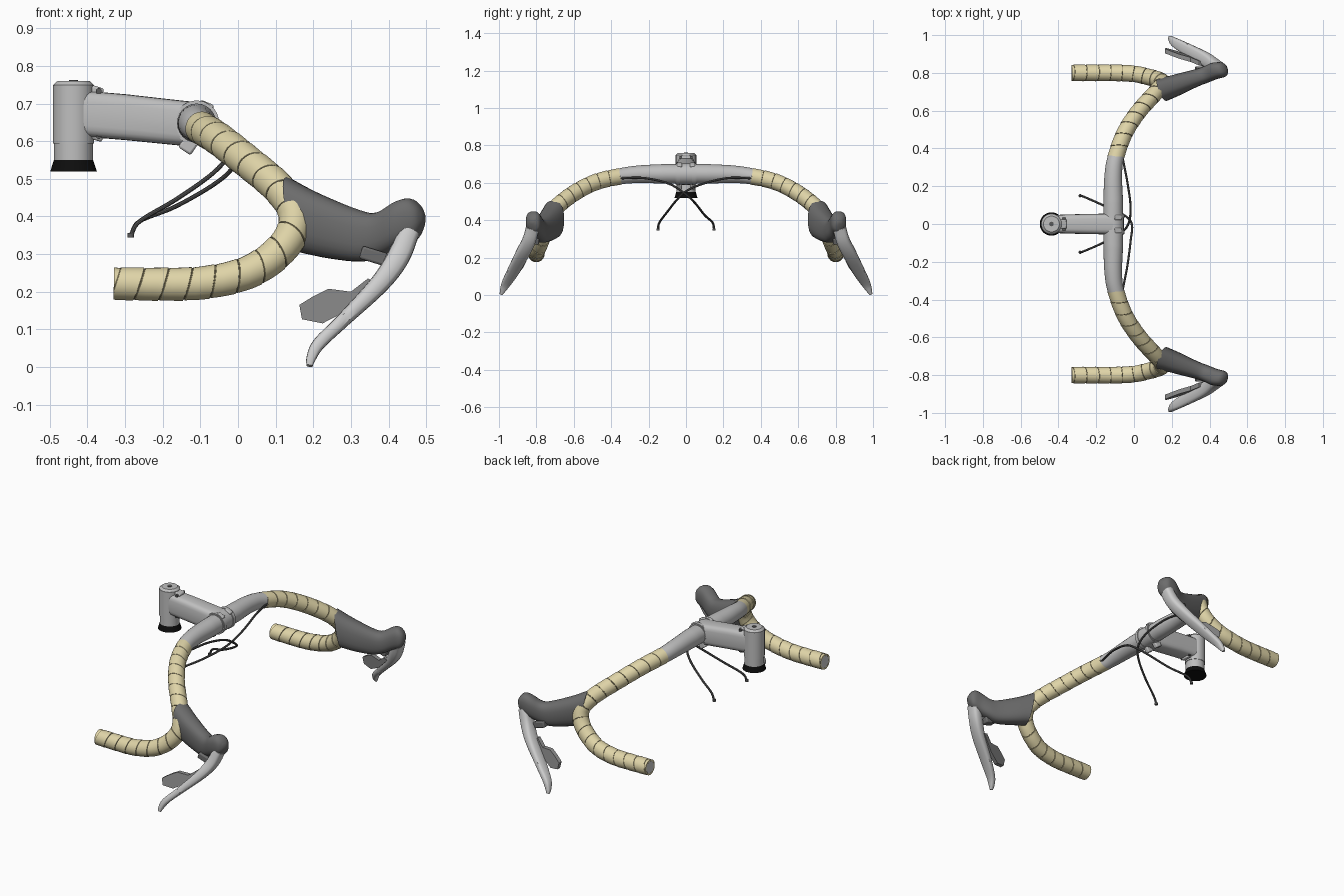
import bpy, math
from mathutils import Vector, Matrix

if "Cube" in bpy.data.objects:
    bpy.data.objects.remove(bpy.data.objects["Cube"])


def material(name, rgb):
    m = bpy.data.materials.new(name)
    m.use_nodes = True
    m.diffuse_color = (*rgb, 1)
    m.node_tree.nodes["Principled BSDF"].inputs["Base Color"].default_value = (*rgb, 1)
    return m


silver = material("silver metal", (0.52, 0.52, 0.52))
light = material("lever silver", (0.62, 0.62, 0.62))
paddle_grey = material("paddle grey", (0.27, 0.27, 0.27))
rubber = material("hood rubber", (0.15, 0.15, 0.15))
cable_grey = material("cable grey", (0.1, 0.1, 0.1))
black = material("black", (0.004, 0.004, 0.004))
tape = material("cream tape", (0.74, 0.66, 0.39))
groove = material("tape groove", (0.2, 0.17, 0.09))


def finish(ob, mats, mirror=False, angle=35):
    for m in mats:
        ob.data.materials.append(m)
    bpy.ops.object.select_all(action="DESELECT")
    ob.select_set(True)
    bpy.context.view_layer.objects.active = ob
    bpy.ops.object.shade_smooth_by_angle(angle=math.radians(angle))
    if mirror:
        mod = ob.modifiers.new("mirror", "MIRROR")
        mod.use_axis = (False, True, False)
        mod.use_clip = True
    return ob


def loft(name, rings, mats, mirror=False, caps=True, mat_rows=(), angle=35):
    """Skin a list of equal-sized rings of points."""
    n = len(rings[0])
    verts = [p for r in rings for p in r]
    faces, index = [], []
    for i in range(len(rings) - 1):
        for j in range(n):
            k = (j + 1) % n
            faces.append((i * n + j, i * n + k, (i + 1) * n + k, (i + 1) * n + j))
            index.append(1 if i in mat_rows else 0)
    if caps:
        last = (len(rings) - 1) * n
        faces += [tuple(reversed(range(n))), tuple(range(last, last + n))]
        index += [0, 0]
    me = bpy.data.meshes.new(name)
    me.from_pydata(verts, [], faces)
    me.polygons.foreach_set("material_index", index)
    bm = bmesh.new()
    bm.from_mesh(me)
    bmesh.ops.recalc_face_normals(bm, faces=bm.faces)
    bm.to_mesh(me)
    bm.free()
    ob = bpy.data.objects.new(name, me)
    bpy.context.collection.objects.link(ob)
    return finish(ob, mats, mirror, angle)


import bmesh


def oval(c, u, v, power=2.0, n=24):
    """Superellipse ring around c with half axes u and v."""
    ring = []
    for i in range(n):
        a = 2 * math.pi * i / n
        ca, sa = math.cos(a), math.sin(a)
        ring.append(Vector(c) + Vector(u) * math.copysign(abs(ca) ** (2 / power), ca)
                    + Vector(v) * math.copysign(abs(sa) ** (2 / power), sa))
    return ring


def spline(pts, steps=10):
    """Catmull-Rom samples through points of any dimension."""
    p = [Vector(q) for q in pts]
    p = [2 * p[0] - p[1]] + p + [2 * p[-1] - p[-2]]
    out = []
    for i in range(1, len(p) - 2):
        a, b, c, d = p[i - 1:i + 3]
        for k in range(steps):
            t = k / steps
            out.append(0.5 * (2 * b + (c - a) * t + (2 * a - 5 * b + 4 * c - d) * t ** 2
                              + (3 * b - a - 3 * c + d) * t ** 3))
    return out + [p[-2]]


def frames(path):
    """Point, normal and binormal carried along the path without twist."""
    pts = [Vector(p[:3]) for p in path]
    out, nrm = [], Vector((0, 0, 1))
    for i, p in enumerate(pts):
        t = (pts[min(i + 1, len(pts) - 1)] - pts[max(i - 1, 0)]).normalized()
        nrm = (nrm - t * nrm.dot(t)).normalized()
        out.append((p, nrm.copy(), t.cross(nrm)))
    return out


def tube(name, path, radius, mats, mirror=False, caps=True, n=24):
    rings = [oval(p, a * r, b * r, n=n) for (p, a, b), r in
             zip(frames(path), radius if isinstance(radius, list) else [radius] * len(path))]
    return loft(name, rings, mats, mirror, caps)


def cylinder(name, c, r1, r2, depth, mat, axis="Z", mirror=False, n=40):
    bpy.ops.mesh.primitive_cone_add(vertices=n, radius1=r1, radius2=r2, depth=depth)
    ob = bpy.context.object
    ob.name = name
    rot = {"Z": Matrix(), "Y": Matrix.Rotation(math.pi / 2, 4, "X"),
           "X": Matrix.Rotation(math.pi / 2, 4, "Y")}[axis]
    ob.data.transform(Matrix.Translation(c) @ rot)
    return finish(ob, [mat], mirror)


def box(name, c, size, mat, tilt=0, mirror=False):
    bpy.ops.mesh.primitive_cube_add(size=1)
    ob = bpy.context.object
    ob.name = name
    ob.data.transform(Matrix.Translation(c) @ Matrix.Rotation(tilt, 4, "Y")
                      @ Matrix.Diagonal((*size, 1)))
    bev = ob.modifiers.new("bevel", "BEVEL")
    bev.width, bev.segments = 0.006, 2
    return finish(ob, [mat], mirror)


# Handlebar: bare centre, then the taped bend and drop
bar_path = spline([
    (-.11, 0, .648), (-.11, .12, .648), (-.11, .25, .646), (-.097, .35, .635),
    (-.05, .48, .605), (.02, .59, .55), (.1, .68, .483), (.145, .73, .425),
    (.15, .75, .375), (.125, .765, .325), (.07, .78, .275), (0, .795, .242),
    (-.1, .8, .223), (-.2, .8, .22), (-.33, .8, .222)])
centre = bar_path[:32]
tube("bare_bar", centre, [.052 - .009 * max(0, p.y - .12) / .23 for p in centre],
     [silver], True, False)

taped = frames(bar_path[30:])
lengths = [0]
for a, b in zip(taped, taped[1:]):
    lengths.append(lengths[-1] + (b[0] - a[0]).length)


def on_bar(s):
    s = min(max(s, 0), lengths[-1])
    i = max(k for k in range(len(lengths) - 1) if lengths[k] <= s)
    f = (s - lengths[i]) / (lengths[i + 1] - lengths[i])
    return [a.lerp(b, f) for a, b in zip(taped[i], taped[i + 1])]


wraps, sides, slant = 17, 24, 0.014
rings, groove_rows = [], []
for k in range(wraps):
    for t, r in ((0, .0445), (.3, .0442), (.6, .0438), (.93, .0432), (.94, .0415), (.99, .0415)):
        ring = []
        for j in range(sides):
            a = 2 * math.pi * j / sides
            p, u, v = on_bar((k + t) * lengths[-1] / wraps + slant * math.sin(a))
            ring.append(p + (u * math.cos(a) + v * math.sin(a)) * r)
        if t == .94:
            groove_rows.append(len(rings))
        rings.append(ring)
p, u, v = taped[-1]
for r, back in ((.043, 0), (.034, 0), (.034, .1)):
    rings.append(oval(p + Vector((back, 0, 0)), u * r, v * r, n=sides))
loft("bar_tape", rings, [tape, groove], True, False, groove_rows)
tube("drop_inner_wall", bar_path[-12:], .0335, [light], True)

# Stem with steerer clamp, spacer and headset cone
SX = -.437
cylinder("steerer_clamp", (SX, 0, .672), .055, .055, .155, silver)
cylinder("top_cap", (SX, 0, .755), .054, .042, .011, silver)
cylinder("cap_bolt", (SX, 0, .7615), .012, .012, .003, cable_grey)
cylinder("spacer", (SX, 0, .572), .052, .052, .048, silver)
cylinder("headset_cone", (SX, 0, .535), .062, .052, .031, black)
loft("stem_body", [oval((x, 0, (lo + hi) / 2), (0, w, 0), (0, 0, (hi - lo) / 2), 4)
                   for x, lo, hi, w in ((-.42, .613, .735, .048), (-.3, .603, .725, .052),
                                        (-.15, .588, .708, .055), (-.1, .605, .703, .055))],
     [silver])
cylinder("bar_clamp", (-.11, 0, .648), .056, .056, .11, silver, "Y")
cylinder("clamp_band", (-.11, .042, .648), .06, .06, .02, silver, "Y", True)
box("clamp_lower_lug", (-.133, .035, .588), (.04, .028, .035), silver, .6, True)
box("clamp_upper_lug", (-.085, .035, .694), (.04, .028, .02), silver, .4, True)
for z in (.733, .614):
    box("steerer_pinch_lug", (-.375, 0, z), (.034, .05, .024), silver, .3)
    cylinder("pinch_bolt", (-.37, 0, z), .008, .008, .07, cable_grey, "Y", n=16)

# Brake hoods: top and bottom of each section as x, z, then centre y and half width
side = Vector((-.34, .94, 0))
hood = spline([
    (.13, .505, .17, .303, .71, .062), (.21, .463, .245, .288, .737, .056),
    (.32, .418, .33, .28, .772, .046), (.37, .411, .385, .297, .79, .044),
    (.42, .44, .43, .32, .81, .045), (.455, .448, .472, .338, .817, .042),
    (.48, .432, .487, .362, .822, .032), (.494, .408, .495, .385, .825, .012)], 4)
loft("brake_hood", [oval(((a + c) / 2, y, (b + d) / 2), ((a - c) / 2, 0, (b - d) / 2),
                         side * w, 2.5) for a, b, c, d, y, w in hood], [rubber], True)
box("lever_pivot", (.36, .81, .295), (.07, .05, .035), rubber, .3, True)

# Brake levers: curved tapering blades, as x, y, z, depth and width
blade = spline([(.455, .82, .36, .028, .036), (.425, .84, .29, .03, .036),
                (.375, .875, .22, .026, .036), (.28, .925, .125, .019, .032),
                (.215, .962, .062, .017, .024), (.195, .98, .025, .013, .015),
                (.19, .99, .003, .008, .007)], 4)
rings = []
for i, q in enumerate(blade):
    d = Vector(blade[min(i + 1, len(blade) - 1)][:3]) - Vector(blade[max(i - 1, 0)][:3])
    across = Vector((-d.z, 0, d.x)).normalized()
    rings.append(oval(q[:3], across * q[3], d.cross(across).normalized() * q[4], 3.2, 16))
loft("brake_lever", rings, [light], True)

# Shift paddles behind the levers
outline = [(.163, .165), (.17, .127), (.225, .116), (.29, .15), (.37, .225),
           (.345, .235), (.3, .2), (.24, .208), (.2, .188)]
loft("shift_paddle", [[Vector((x, .99 - .3 * x - .15 * z + off, z)) for x, z in outline]
                      for off in (-.012, .012)], [paddle_grey], True)

# Brake cables crossing below the stem
for s, drop, name in ((1, 0, "left_cable"), (-1, .018, "right_cable")):
    path = spline([(-.06, s * .35, .625), (-.035, s * .22, .625), (-.018, s * .09, .595),
                   (-.03 + drop, 0, .555 - drop), (-.075 + drop, -s * .05, .508 - drop),
                   (-.165, -s * .1, .445 - drop), (-.26, -s * .142, .388),
                   (-.285, -s * .15, .35)], 8)
    tube(name, path, .006, [cable_grey], n=10)
    cylinder(name + "_ferrule", (-.285, -s * .15, .35), .009, .009, .012, cable_grey, n=12)
